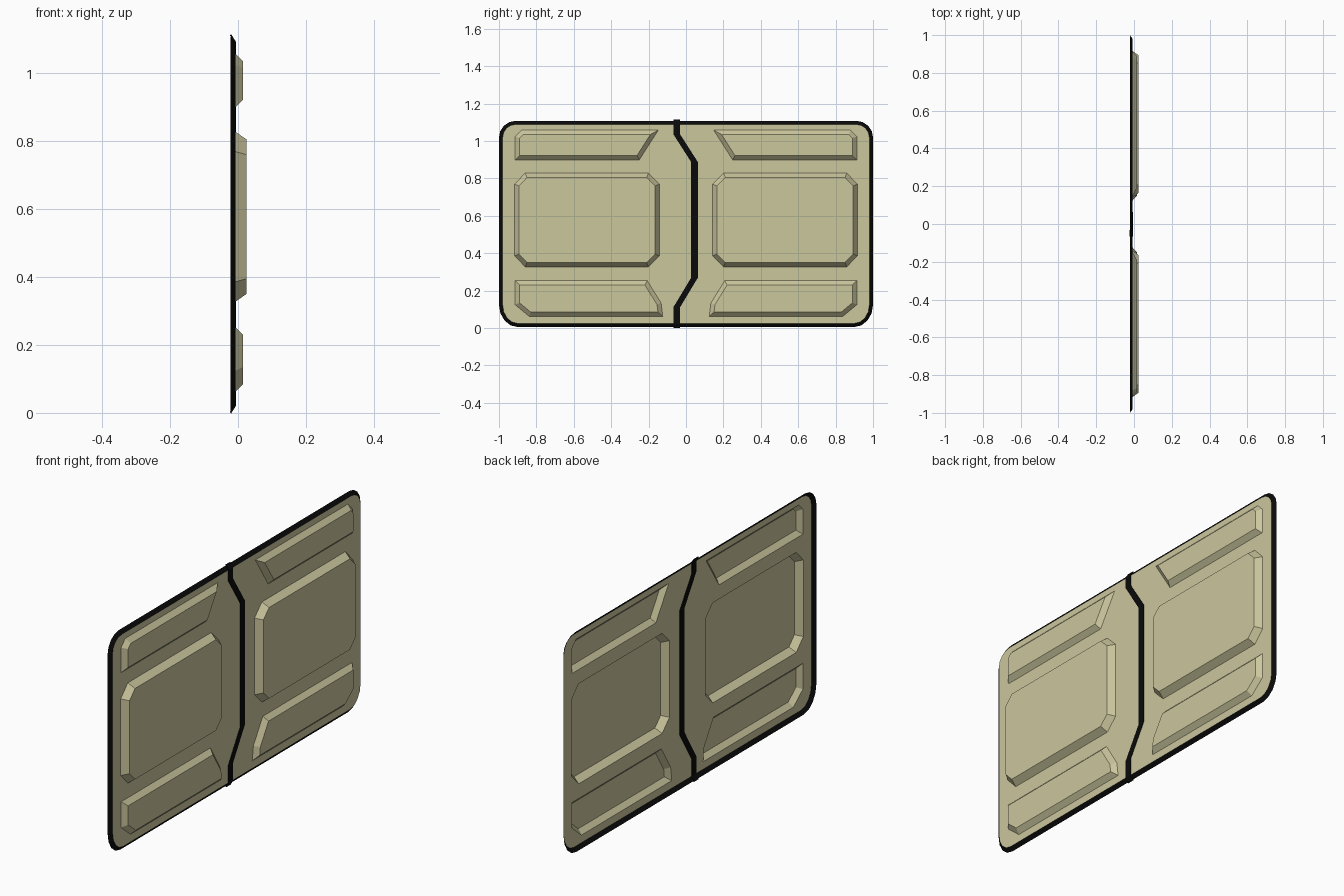
import bpy
import bmesh
from math import sin, cos, pi
from mathutils import Vector

cube = bpy.data.objects.get("Cube")
if cube:
    bpy.data.objects.remove(cube)


def material(name, color):
    m = bpy.data.materials.new(name)
    m.use_nodes = True
    m.diffuse_color = color
    bsdf = next(n for n in m.node_tree.nodes if n.type == 'BSDF_PRINCIPLED')
    bsdf.inputs["Base Color"].default_value = color
    return m


cream = material("cream", (0.60, 0.57, 0.34, 1))
black = material("black", (0.003, 0.003, 0.003, 1))

SHEET_X, BACK_X = -0.008, -0.022
BOTTOM, TOP = 0.005, 1.108


def offset(poly, d):
    """Grow a counter-clockwise (y, z) polygon outward by d."""
    pts = [Vector(p) for p in poly]
    out = []
    for i, p in enumerate(pts):
        a = (p - pts[i - 1]).normalized()
        b = (pts[(i + 1) % len(pts)] - p).normalized()
        na, nb = Vector((a.y, -a.x)), Vector((b.y, -b.x))
        out.append(p + (na + nb) * d / (1 + na.dot(nb)))
    return out


def mirror(poly):
    return [(-y, z) for y, z in reversed(poly)]


def loop(bm, poly, x):
    return [bm.verts.new((x, y, z)) for y, z in poly]


def bridge(bm, outer, inner):
    n = len(outer)
    for i in range(n):
        j = (i + 1) % n
        bm.faces.new((outer[i], outer[j], inner[j], inner[i]))


def finish(bm, name, mat):
    mesh = bpy.data.meshes.new(name)
    bm.normal_update()
    bm.to_mesh(mesh)
    bm.free()
    mesh.materials.append(mat)
    ob = bpy.data.objects.new(name, mesh)
    bpy.context.collection.objects.link(ob)
    return ob


def corner(cy, cz, ry, rz, start, steps=4):
    angles = [start + pi / 2 * i / steps for i in range(steps + 1)]
    return [(cy + ry * cos(a), cz + rz * sin(a)) for a in angles]


# Rounded outline of the whole sheet
right_half_low = corner(0.9, BOTTOM + 0.12, 0.1, 0.12, -pi / 2)
right_half_top = corner(0.91, TOP - 0.09, 0.09, 0.09, 0)
half = right_half_low + right_half_top
outline = half + mirror(half)
inner_outline = offset(outline, -0.019)

# Raised panels on the +y half: raised face outline and its height
panels = [
    ([(0.165, 0.395), (0.21, 0.35), (0.85, 0.35), (0.893, 0.395),
      (0.893, 0.76), (0.85, 0.805), (0.21, 0.805), (0.165, 0.76)], 0.025),
    ([(0.262, 0.922), (0.89, 0.922), (0.89, 1.015), (0.87, 1.035),
      (0.19, 1.035)], 0.015),
    ([(0.15, 0.085), (0.83, 0.085), (0.89, 0.135), (0.89, 0.23),
      (0.22, 0.23), (0.155, 0.125)], 0.015),
]

# Sheet with six pressed panels
bm = bmesh.new()
loops = [loop(bm, inner_outline, SHEET_X)]
pressed = []
for poly, x in panels:
    for p in (poly, mirror(poly)):
        base = loop(bm, offset(p, 0.023), SHEET_X)
        pressed.append((base, p, x))
        loops.append(base)
edges = [bm.edges.new((lp[i - 1], lp[i])) for lp in loops for i in range(len(lp))]
bmesh.ops.triangle_fill(bm, edges=edges, use_beauty=True, normal=(1, 0, 0))
for f in bm.faces:
    f.normal_update()
    if f.normal.x < 0:
        f.normal_flip()
for base, p, x in pressed:
    raised = loop(bm, p, x)
    bridge(bm, base, raised)
    bm.faces.new(raised)
finish(bm, "pressed_sheet", cream)

# Sloping black rim around the edge
bm = bmesh.new()
bridge(bm, loop(bm, outline, BACK_X), loop(bm, inner_outline, SHEET_X))
finish(bm, "edge_rim", black)

# Cranked black seam strip, folded back over the rim at both ends
path = [(-0.022, -0.049, 0), (SHEET_X, -0.049, 0.022), (SHEET_X, -0.049, 0.112),
        (SHEET_X, 0.045, 0.268), (SHEET_X, 0.045, 0.888),
        (SHEET_X, -0.049, 1.035), (SHEET_X, -0.049, 1.091), (-0.022, -0.049, 1.113)]
bm = bmesh.new()
rows = [[bm.verts.new((x, y + s * 0.018, z)) for s in (-1, 1)] for x, y, z in path]
for a, b in zip(rows, rows[1:]):
    bm.faces.new((a[0], a[1], b[1], b[0]))
strip = finish(bm, "seam_strip", black)
solid = strip.modifiers.new("thickness", 'SOLIDIFY')
solid.thickness = 0.005
solid.offset = 0
